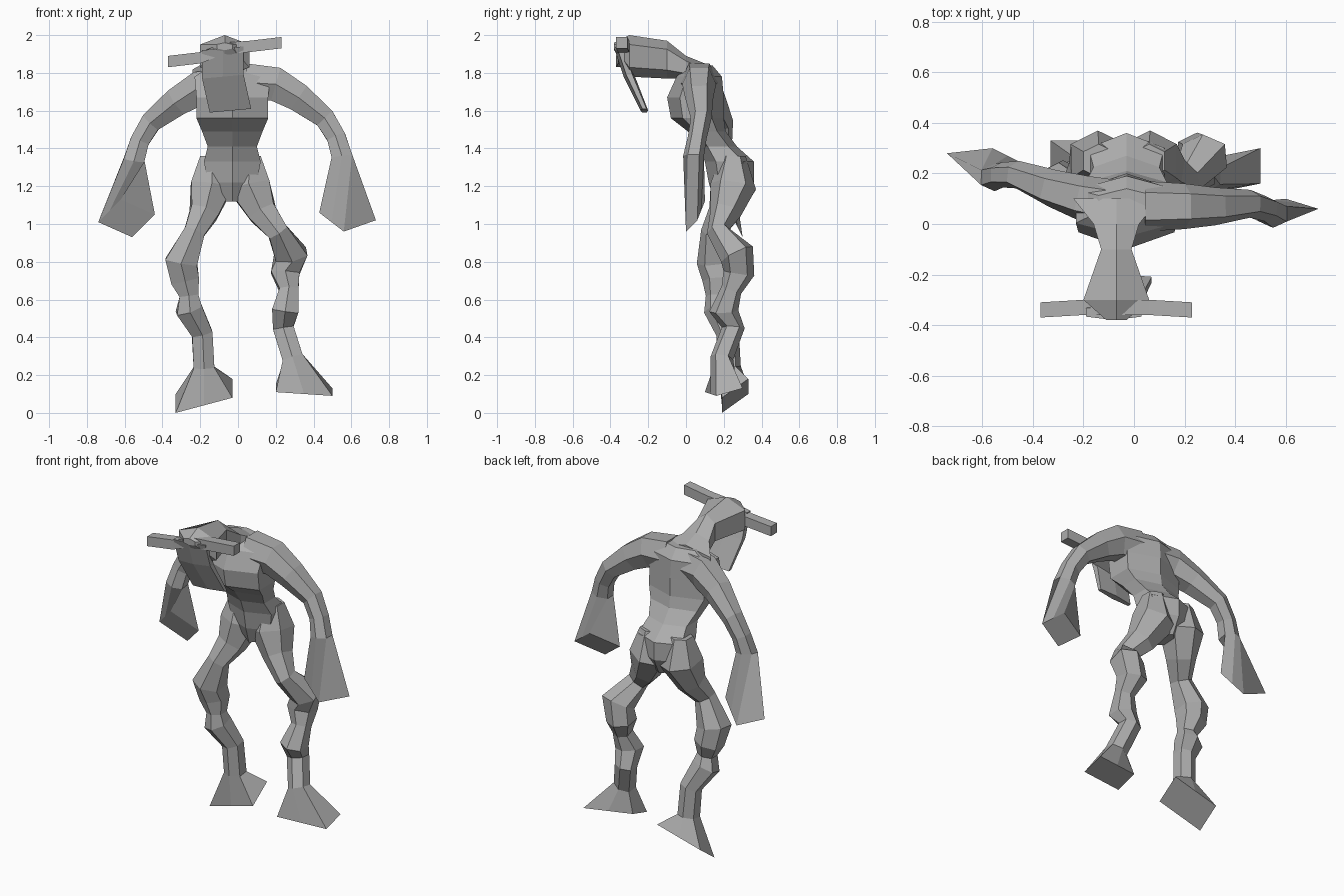
import bpy, bmesh
from mathutils import Vector

default_cube = bpy.data.objects.get("Cube")
if default_cube:
    bpy.data.objects.remove(default_cube, do_unlink=True)

# One plain grey for the whole figure
GREY = (0.42, 0.42, 0.42, 1)
grey = bpy.data.materials.new("plain grey")
grey.use_nodes = True
grey.diffuse_color = GREY
shader = next(node for node in grey.node_tree.nodes if node.type == 'BSDF_PRINCIPLED')
shader.inputs["Base Color"].default_value = GREY

UP = Vector((0, 0, 1))
BACK = Vector((0, 1, 0))


def hexagon(centre, sideways, outward):
    """Six points: flat left and right sides, a ridge at front and back."""
    ring = []
    for facing in (1, -1):
        ring.append(centre + facing * (sideways + outward * 0.55))
        ring.append(centre + facing * outward)
        ring.append(centre + facing * (outward * 0.55 - sideways))
    return ring


def block_end(centre, sideways, outward):
    """Six points along a four-cornered face, to close a hand or foot."""
    centre, sideways, outward = Vector(centre), Vector(sideways), Vector(outward)
    ring = []
    for facing in (1, -1):
        ring.append(centre + facing * (outward + sideways))
        ring.append(centre + facing * outward)
        ring.append(centre + facing * (outward - sideways))
    return ring


def build_skin(name, rings):
    """Join neighbouring rings with faces and cap both ends."""
    bm = bmesh.new()
    rows = [[bm.verts.new(point) for point in ring] for ring in rings]
    for row, following in zip(rows, rows[1:]):
        for k in range(len(row)):
            bm.faces.new((row[k - 1], row[k], following[k], following[k - 1]))
    bm.faces.new(rows[0])
    bm.faces.new(rows[-1])
    bmesh.ops.recalc_face_normals(bm, faces=bm.faces[:])
    mesh = bpy.data.meshes.new(name)
    bm.to_mesh(mesh)
    bm.free()
    mesh.materials.append(grey)
    bpy.context.collection.objects.link(bpy.data.objects.new(name, mesh))


def build_limb(name, path, radii, depth_ratio, end):
    """Sections square to the path, finished by the end ring."""
    centres = [Vector(point) for point in path]
    end_centre = sum(end, Vector()) / len(end)
    line = centres[:1] + centres + [end_centre]
    rings = []
    for before, centre, after, radius in zip(line, centres, line[2:], radii):
        along = (after - before).normalized()
        sideways = along.cross(BACK).normalized()
        outward = sideways.cross(along)
        rings.append(hexagon(centre, sideways * radius, outward * radius * depth_ratio))
    build_skin(name, rings + [end])


# Torso from shoulders through chest and waist to pelvis: y, z, half width, half depth
torso_profile = [(.08, 1.84, .11, .06), (.07, 1.78, .2, .12), (.05, 1.67, .19, .15),
                 (.06, 1.56, .19, .14), (.11, 1.49, .16, .1), (.17, 1.41, .13, .1),
                 (.23, 1.33, .15, .13), (.24, 1.22, .13, .12), (.23, 1.12, .04, .08)]
build_skin("torso", [
    hexagon(Vector((-.03, y, z)), Vector((wide, 0, 0)), BACK * deep)
    for y, z, wide, deep in torso_profile])

# Neck and skull reaching forward: y, z, half width, half height
head_profile = [(.1, 1.78, .17, .07), (0, 1.83, .09, .06), (-.1, 1.87, .06, .1),
                (-.3, 1.89, .13, .11), (-.38, 1.94, .04, .02)]
build_skin("neck_and_head", [
    hexagon(Vector((-.07, y, z)), Vector((wide, 0, 0)), UP * high)
    for y, z, wide, high in head_profile])

# Long flat face hanging from the brow: x, y, z, half thickness
face_profile = [(-.08, -.35, 1.93, .03), (-.08, -.3, 1.78, .03), (-.04, -.22, 1.6, .02)]
build_skin("face_plate", [
    hexagon(Vector((x, y, z)), Vector((.11, 0, .01)), BACK * thick)
    for x, y, z, thick in face_profile])

# Bar-like horns, bent outwards and tilted up towards the left
for side, name in ((1, "left_horn"), (-1, "right_horn")):
    root = Vector((-.07, -.33, 1.93))
    tip = root + Vector((.3 * side, -.01, .05 * side - .02))
    bend = root + Vector((.13 * side, 0, .03 * side - .02))
    build_skin(name, [block_end(spot, UP * .03, BACK * .03) for spot in (root, bend, tip)])

# Arms widening into blunt club hands; the right one swings backwards
arm_radii = [.1, .09, .075, .055, .05, .055]
left_path = [(.04, .07, 1.75), (.2, .07, 1.74), (.32, .07, 1.67),
             (.46, .08, 1.56), (.52, .06, 1.46), (.55, .04, 1.36)]
right_path = [(-x, y + max(0, x - .1) * .32, z - .02) for x, y, z in left_path]
left_hand = block_end((.58, .05, 1.04), (.065, -.02, -.05), (.085, .03, .03))
right_hand = block_end((-.59, .26, 1.03), (.06, -.03, .06), (.09, .01, -.04))
build_limb("left_arm", left_path, arm_radii, 1, left_hand)
build_limb("right_arm", right_path, arm_radii, 1, right_hand)

# Knotted legs from hip to ankle, flaring into slanted block feet
leg_radii = [.06, .11, .075, .055, .085, .075, .05, .07, .055, .055]
left_path = [(.06, .25, 1.36), (.06, .25, 1.2), (.13, .21, 1.06), (.21, .17, .96), (.28, .27, .84),
             (.25, .28, .74), (.27, .24, .65), (.25, .2, .54), (.24, .25, .45), (.29, .19, .29)]
left_foot = block_end((.35, .2, .12), (.15, .03, -.01), (0, .07, .02))
right_path = [(-.14, .25, 1.36), (-.14, .25, 1.2), (-.18, .2, 1.06), (-.23, .14, .96), (-.3, .15, .8),
              (-.28, .17, .7), (-.26, .16, .62), (-.26, .17, .55), (-.19, .22, .42), (-.18, .23, .24)]
right_foot = block_end((-.18, .26, .09), (.15, 0, .04), (0, .07, .05))
build_limb("left_leg", left_path, leg_radii, 1.1, left_foot)
build_limb("right_leg", right_path, leg_radii, 1.1, right_foot)
